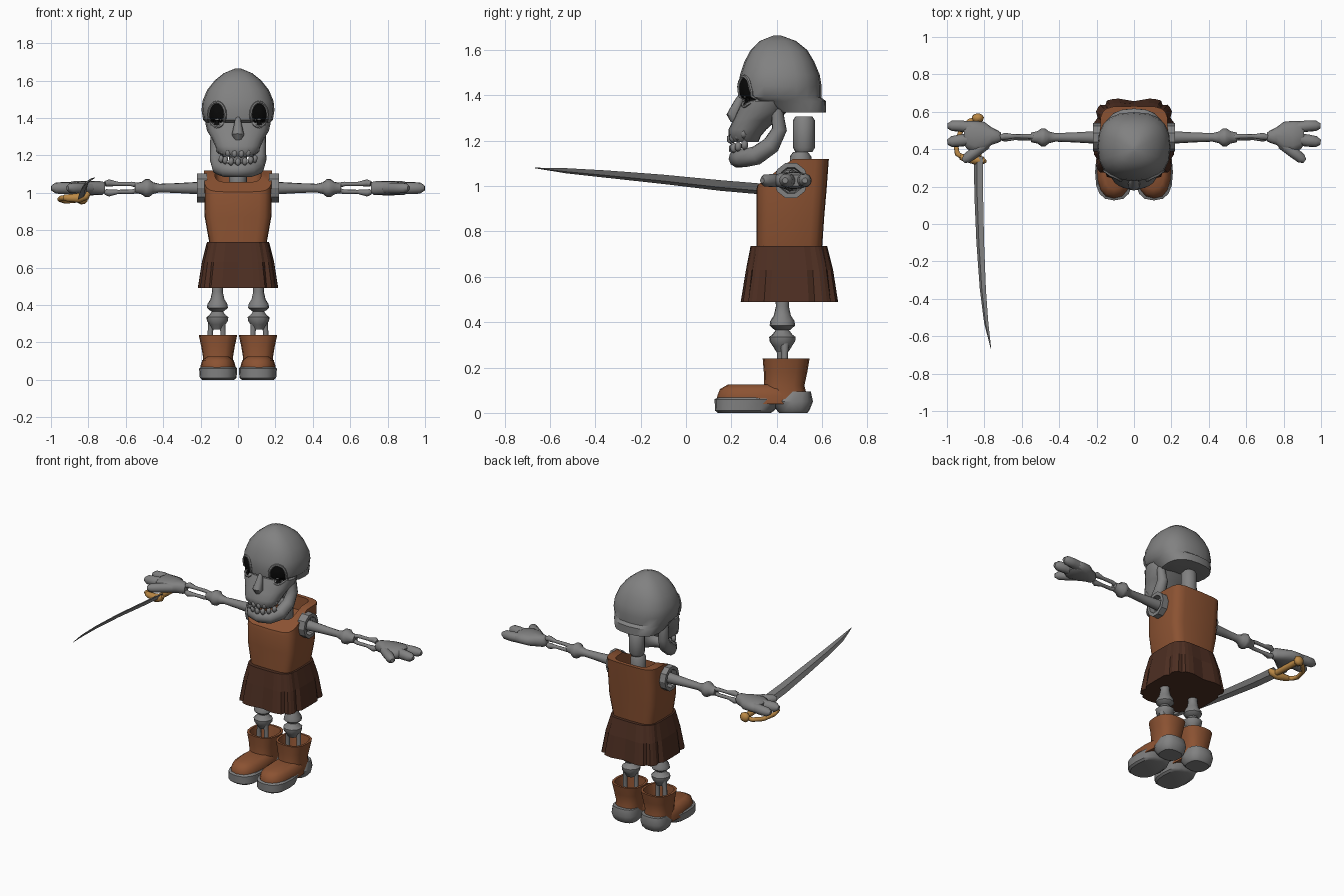
import bpy, bmesh, math
from mathutils import Vector
from mathutils.bvhtree import BVHTree

if "Cube" in bpy.data.objects:
    bpy.data.objects.remove(bpy.data.objects["Cube"])


def material(name, rgb):
    m = bpy.data.materials.new(name)
    m.diffuse_color = (*rgb, 1)
    m.use_nodes = True
    m.node_tree.nodes["Principled BSDF"].inputs["Base Color"].default_value = m.diffuse_color
    return m


BONE = material("bone_grey", (0.22, 0.22, 0.22))
LEATHER = material("leather_brown", (0.26, 0.085, 0.032))
CLOTH = material("dark_brown", (0.075, 0.028, 0.016))
GOLD = material("gold", (0.50, 0.25, 0.06))
BLACK = material("black", (0.003, 0.003, 0.003))


def make(name, bm, mat, mirror=False, angle=40):
    bmesh.ops.recalc_face_normals(bm, faces=bm.faces[:])
    me = bpy.data.meshes.new(name)
    bm.to_mesh(me)
    bm.free()
    me.materials.append(mat)
    ob = bpy.data.objects.new(name, me)
    bpy.context.collection.objects.link(ob)
    if angle:
        bpy.ops.object.select_all(action='DESELECT')
        ob.select_set(True)
        bpy.context.view_layer.objects.active = ob
        bpy.ops.object.shade_smooth_by_angle(angle=math.radians(angle))
    if mirror:
        mod = ob.modifiers.new("mirror", 'MIRROR')
        mod.use_clip = False
        mod.use_mirror_merge = False
    return ob


def skin(bm, rings, caps=(True, True), closed=False):
    """Bridge rings of equal length into a surface."""
    vs = [[bm.verts.new(p) for p in r] for r in rings]
    pairs = list(zip(vs, vs[1:]))
    if closed:
        pairs.append((vs[-1], vs[0]))
    for a, b in pairs:
        n = len(a)
        for i in range(n):
            j = (i + 1) % n
            bm.faces.new((a[i], a[j], b[j], b[i]))
    if not closed:
        if caps[0]:
            bm.faces.new(vs[0])
        if caps[1]:
            bm.faces.new(vs[-1])


def outline(n, p, turn=0.0):
    """Unit rounded-square outline."""
    out = []
    for i in range(n):
        a = 2 * math.pi * (i + turn) / n
        c, s = math.cos(a), math.sin(a)
        out.append((math.copysign(abs(c) ** (2 / p), c), math.copysign(abs(s) ** (2 / p), s)))
    return out


def level(z, y0, y1, hx, cx=0.0, n=16, p=2.5, turn=0.0):
    """Horizontal section from y0 to y1 with half width hx."""
    return [(cx + hx * u, (y0 + y1) / 2 + (y1 - y0) / 2 * v, z) for u, v in outline(n, p, turn)]


def loft(name, levels, mat, mirror=False, angle=40, **kw):
    bm = bmesh.new()
    skin(bm, [level(*l, **kw) for l in levels])
    return make(name, bm, mat, mirror, angle)


def add_tube(bm, pts, radii, n=10, closed=False):
    pts = [Vector(p) for p in pts]
    m, rings, nor = len(pts), [], None
    for i, p in enumerate(pts):
        if closed:
            t = pts[(i + 1) % m] - pts[i - 1]
        else:
            t = pts[min(i + 1, m - 1)] - pts[max(i - 1, 0)]
        t.normalize()
        if nor is None:
            nor = t.orthogonal()
        nor = (nor - t * nor.dot(t)).normalized()
        b = t.cross(nor)
        r = radii[i] if isinstance(radii, (list, tuple)) else radii
        rings.append([p + r * (nor * math.cos(2 * math.pi * k / n) + b * math.sin(2 * math.pi * k / n))
                      for k in range(n)])
    skin(bm, rings, closed=closed)


def tube(name, pts, radii, mat=BONE, mirror=False, n=10, closed=False):
    bm = bmesh.new()
    add_tube(bm, pts, radii, n, closed)
    return make(name, bm, mat, mirror, 50)


# skull: cranium with lip at the back, then upper face
cranium = loft("cranium", [
    (1.325, .37, .617, .150), (1.375, .27, .617, .172), (1.39, .235, .597, .186),
    (1.44, .23, .598, .195), (1.49, .238, .590, .190), (1.55, .258, .565, .165),
    (1.60, .285, .535, .125), (1.64, .325, .485, .075), (1.664, .385, .42, .015)], BONE, n=20)
face = loft("upper_face", [
    (1.195, .20, .32, .085), (1.22, .187, .33, .11), (1.25, .187, .355, .122), (1.29, .208, .40, .14),
    (1.33, .225, .45, .165), (1.375, .25, .45, .175)], BONE, n=20, p=2.3)
tube("nose", [(0, .25, 1.41), (0, .228, 1.36), (0, .212, 1.31), (0, .215, 1.285)],
     [.012, .022, .034, .018])

# eyes: thin dark plates laid on the skull, with raised rims
trees = [BVHTree.FromPolygons([v.co for v in o.data.vertices], [p.vertices[:] for p in o.data.polygons])
         for o in (cranium, face)]


def on_skull(x, z):
    hits = [t.ray_cast(Vector((x, -1, z)), Vector((0, 1, 0)))[0] for t in trees]
    return Vector((x, min(h.y for h in hits if h) - .004, z))


STEPS = 20
eye = [[on_skull(.113 + .045 * f * math.cos(a), 1.418 + .066 * f * math.sin(a))
        for a in (2 * math.pi * k / STEPS for k in range(STEPS))] for f in (.25, .5, .75, 1)]
bm = bmesh.new()
skin(bm, eye, caps=(True, False))
make("eye_socket", bm, BLACK, True)
tube("eye_rim", eye[-1], .008, BONE, True, n=6, closed=True)

# lower jaw
half = [(.122, .40, 1.34), (.118, .412, 1.25), (.112, .375, 1.18), (.098, .31, 1.135), (.062, .25, 1.122)]
rad = [.026, .033, .040, .042, .040]
tube("lower_jaw", half + [(0, .228, 1.122)] + [(-x, y, z) for x, y, z in half[::-1]],
     rad + [.040] + rad[::-1])

# teeth
bm = bmesh.new()
for count, hx, depth, z, rise in ((8, .112, .10, 1.208, .03), (7, .098, .09, 1.165, .02)):
    for k in range(count):
        a = math.radians(-66 + 132 * k / (count - 1))
        vs = bmesh.ops.create_icosphere(bm, subdivisions=1, radius=1)["verts"]
        at = Vector((hx * math.sin(a), .295 - depth * math.cos(a), z + rise * math.sin(a) ** 2))
        for v in vs:
            v.co = Vector((v.co.x * .017, v.co.y * .017, v.co.z * .025)) + at
make("teeth", bm, BONE, angle=60)

# neck bones
tube("upper_neck", [(0, .52, z) for z in (1.15, 1.17, 1.29, 1.306)], [.038, .049, .049, .038])
tube("lower_neck", [(0, .505, z) for z in (.98, 1.0, 1.13, 1.15)], [.035, .048, .048, .034])

# tunic with sloped, hollow collar
def slope(ring, drop=0.0):
    return [(x, y, 1.12 - .75 * max(0, .47 - y) - drop) for x, y, z in ring]


kw = dict(n=20, p=5)
bm = bmesh.new()
skin(bm, [level(.725, .31, .60, .152, **kw), level(.87, .31, .61, .178, **kw),
          level(.985, .31, .62, .180, **kw), slope(level(0, .315, .63, .182, **kw)),
          slope(level(0, .385, .605, .125, **kw)), slope(level(0, .39, .60, .12, **kw), .09)])
make("tunic", bm, LEATHER, angle=35)

# pleated skirt
bm = bmesh.new()
rings = []
for z, y0, y1, hx, depth in ((.49, .24, .672, .215, .07), (.63, .263, .65, .193, .045), (.737, .285, .622, .166, 0)):
    cy = (y0 + y1) / 2
    ring = level(z, y0, y1, hx, n=40, p=4)
    rings.append([(x * f, cy + (y - cy) * f, zz) for i, (x, y, zz) in enumerate(ring)
                  for f in (1 - depth * (i % 4 == 2),)])
skin(bm, rings)
make("skirt", bm, CLOTH, angle=0)

# sleeve rings
bm = bmesh.new()
skin(bm, [[(x, .463 + r * u, 1.025 + r * 1.08 * v) for u, v in outline(10, 2)]
          for x, r in ((.165, .076), (.22, .076), (.22, .055), (.185, .050))])
make("sleeve_ring", bm, BONE, True, 30)

# arm bones
Y, Z = .463, 1.025
arm = [(.17, .036), (.22, .033), (.32, .027), (.42, .023), (.455, .032), (.475, .049), (.495, .049),
       (.515, .034), (.55, .026)]
tube("upper_arm", [(x, Y, Z) for x, r in arm], [r for x, r in arm], mirror=True)
for nm, dz, dy in (("forearm_upper_bone", .022, .006), ("forearm_lower_bone", -.020, -.004)):
    s = 1 if dz > 0 else -1
    tube(nm, [(.52, Y, Z + dz * .5), (.57, Y + dy, Z + dz), (.64, Y + dy, Z + dz), (.69, Y + dy, Z + dz + s * .006),
              (.71, Y, Z + dz)], [.016, .012, .011, .019, .015], mirror=True, n=8)

# hands
bm = bmesh.new()
skin(bm, [[(x, cy + hy * u, Z + hz * v) for u, v in outline(12, 2.4)] for x, cy, hy, hz in (
    (.71, .465, .022, .024), (.725, .467, .032, .036), (.76, .47, .046, .038), (.80, .468, .078, .039),
    (.85, .466, .086, .038), (.89, .475, .076, .036), (.91, .478, .055, .025))])
for path, r in (([(.86, .515), (.93, .524), (.975, .525), (.998, .524)], .031),
                ([(.86, .455), (.93, .446), (.975, .440), (.998, .437)], .033),
                ([(.79, .43), (.85, .385), (.895, .350), (.913, .336)], .030)):
    add_tube(bm, [(x, y, Z) for x, y in path], [r, r, r * .9, r * .4])
make("hand", bm, BONE, True, 50)

# leg bones
CX, LY = .11, .425
for nm, prof in (("thigh_bone", ((.56, .034), (.47, .029), (.43, .038), (.405, .054), (.385, .057), (.365, .034))),
                 ("knee_bone", ((.37, .026), (.345, .045), (.335, .059), (.315, .057), (.295, .043), (.27, .028)))):
    tube(nm, [(CX, LY, z) for z, r in prof], [r for z, r in prof], mirror=True)
for nm, x, y in (("shin_inner", .08, .415), ("shin_outer", .148, .435)):
    tube(nm, [(x + (CX - x) * .3, y, .315), (x, y, .26), (x, y, .13)], [.022, .014, .016], mirror=True, n=8)

# boots: hollow shaft, foot, and two-part sole
loft("boot_shaft", [(.05, .335, .54, .086), (.12, .343, .522, .080), (.18, .343, .535, .090),
                    (.24, .338, .545, .103), (.24, .353, .53, .088), (.14, .36, .51, .070)],
     LEATHER, True, 35, cx=.107, p=2.6)
loft("boot_foot", [(.04, .135, .52, .094), (.075, .138, .51, .093), (.105, .15, .49, .084), (.125, .185, .46, .058)],
     LEATHER, True, cx=.107, p=2.6)
loft("front_sole", [(0, .14, .375, .085), (.01, .128, .39, .098), (.06, .126, .43, .102), (.068, .14, .43, .094)],
     BONE, True, 35, cx=.106, p=2.6)
loft("heel_sole", [(0, .41, .535, .07), (.012, .40, .545, .082), (.05, .37, .56, .092), (.095, .42, .55, .080)],
     BONE, True, 35, cx=.107, p=2.6)

# sword: curved blade, grip, pommel and hand guard
bm = bmesh.new()
rings = []
for x, y, z, w in ((-.832, .36, .985, .034), (-.830, .15, 1.003, .033), (-.822, -.10, 1.03, .029),
                   (-.808, -.35, 1.053, .023), (-.790, -.53, 1.068, .016), (-.765, -.665, 1.08, .002)):
    d, t = w * .707, w * .25
    rings.append([(x + d, y, z + d), (x - t, y, z + t), (x - d, y, z - d), (x + t, y, z - t)])
skin(bm, rings)
make("blade", bm, BONE, angle=20)
tube("sword_grip", [(-.835, .335, .98), (-.835, .45, .975), (-.835, .565, .97)], .019, GOLD)
tube("cross_guard", [(-.795, .335, 1.0), (-.81, .338, .985), (-.85, .345, .972), (-.91, .355, .972), (-.93, .36, .975)],
     [.010, .022, .027, .02, .016], GOLD)
tube("hand_guard", [(-.91, .355, .974), (-.945, .375, .972), (-.952, .42, .965), (-.925, .50, .956),
                    (-.88, .55, .958), (-.835, .565, .968)], .014, GOLD, n=8)
tube("pommel", [(-.835, y, .97) for y in (.545, .552, .57, .583, .59)], [.015, .027, .033, .025, .01], GOLD)
